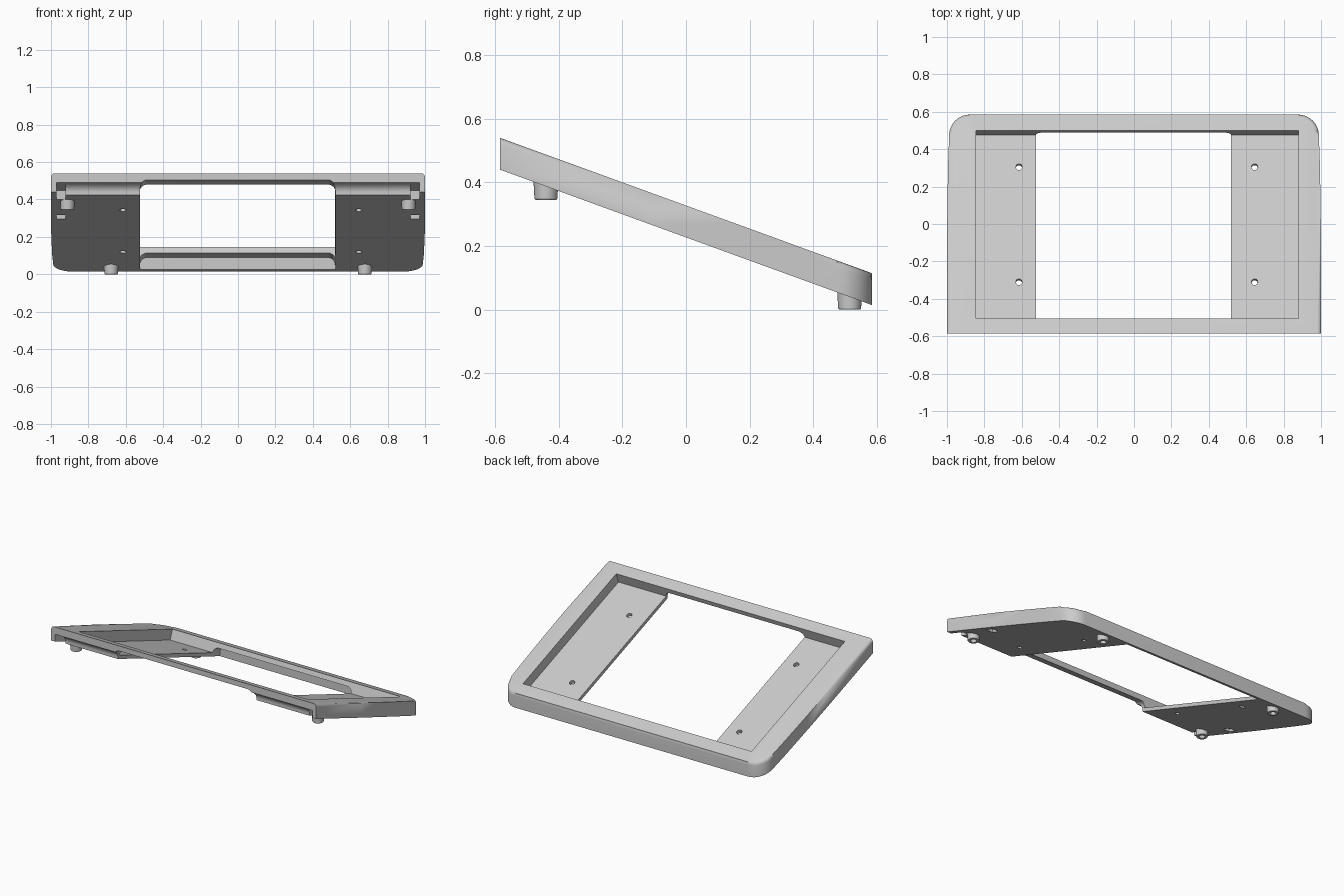
import bpy, bmesh, math

cube = bpy.data.objects.get("Cube")
if cube:
    bpy.data.objects.remove(cube, do_unlink=True)

TILT = math.radians(20)
S, C, SLOPE = math.sin(TILT), math.cos(TILT), math.tan(TILT)
FRONT, BACK = -0.585, 0.585

grey = bpy.data.materials.new("light grey")
grey.use_nodes = True
grey.diffuse_color = (0.6, 0.6, 0.6, 1)
grey.node_tree.nodes["Principled BSDF"].inputs["Base Color"].default_value = (0.6, 0.6, 0.6, 1)


def underside(y):
    return 0.227 - SLOPE * y


def topside(y):
    return underside(y) + 0.1


# Ways of placing a profile point (a, b) at extrusion distance t
def upright(x, y, h):          # plan outline, raised vertically above the underside
    return (x, y, underside(y) + h)


def square_to_slope(x, y, d):  # plan outline, sunk at right angles to the sloped top
    return (x, y - d * S, topside(y) - d * C)


def along_y(x, h, y):          # front profile, run down the slope
    return (x, y, underside(y) + h)


def along_x(y, h, x):          # side profile, run across the width
    return (x, y, underside(y) + h)


def finish(bm, name):
    bmesh.ops.recalc_face_normals(bm, faces=bm.faces[:])
    mesh = bpy.data.meshes.new(name)
    bm.to_mesh(mesh)
    bm.free()
    mesh.materials.append(grey)
    ob = bpy.data.objects.new(name, mesh)
    bpy.context.collection.objects.link(ob)
    return ob


def prism(points, lo, hi, place):
    bm = bmesh.new()
    a = [bm.verts.new(place(p, q, lo)) for p, q in points]
    b = [bm.verts.new(place(p, q, hi)) for p, q in points]
    bm.faces.new(a)
    bm.faces.new(b[::-1])
    n = len(points)
    for i in range(n):
        j = (i + 1) % n
        bm.faces.new((a[i], b[i], b[j], a[j]))
    return bm


def arc(cx, cy, r, start, end, steps=8):
    return [(cx + r * math.cos(math.radians(start + (end - start) * i / steps)),
             cy + r * math.sin(math.radians(start + (end - start) * i / steps)))
            for i in range(steps + 1)]


def rect(x0, x1, y0, y1):
    return [(x0, y0), (x1, y0), (x1, y1), (x0, y1)]


def activate(ob):
    bpy.ops.object.select_all(action='DESELECT')
    ob.select_set(True)
    bpy.context.view_layer.objects.active = ob


def cut(target, points, lo, hi, place):
    cutter = finish(prism(points, lo, hi, place), "cutter")
    cutter.hide_render = True
    activate(target)
    mod = target.modifiers.new("cut", 'BOOLEAN')
    mod.operation, mod.solver, mod.object = 'DIFFERENCE', 'EXACT', cutter
    bpy.ops.object.modifier_apply(modifier=mod.name)
    bpy.data.objects.remove(cutter, do_unlink=True)


def smooth(ob):
    activate(ob)
    bpy.ops.object.shade_smooth_by_angle(angle=math.radians(30))


# Sloped body: bowed sides, rounded back corners, softened upper edge
half = [(1.0, FRONT), (1.0, -0.1), (0.997, 0.15), (0.993, 0.35)] + arc(0.878, 0.475, 0.11, 0, 90)
outline = half + [(-x, y) for x, y in reversed(half)]
bm = prism(outline, 0, 0.1, upright)
rim = [e for e in bm.edges
       if all(abs(v.co.z - topside(v.co.y)) < 1e-4 for v in e.verts)
       and not all(v.co.y < FRONT + 1e-4 for v in e.verts)]
bmesh.ops.bevel(bm, geom=rim, offset=0.02, segments=4, profile=0.5, affect='EDGES')
body = finish(bm, "sloped_frame")

# Shallow pocket in the top
cut(body, rect(-0.845, 0.88, -0.505, 0.5), -0.05, 0.07, square_to_slope)

# Central opening, running under the front rim and up to the back wall
opening = ([(-0.525, -0.1), (0.52, -0.1)] + arc(0.48, 0.025, 0.04, 0, 90)
           + arc(-0.485, 0.025, 0.04, 90, 180))
cut(body, opening, -0.7, 0.555, along_y)

# Rounded recess under the front edge
recess = [(-0.7, -0.1), (-0.545, -0.1)] + arc(-0.58, 0.015, 0.035, 0, 90) + [(-0.7, 0.05)]
cut(body, recess, -0.97, 0.97, along_x)

# Channels and small slots under each side
for x0, x1 in ((-0.97, -0.921), (0.921, 0.97)):
    cut(body, rect(x0, x1, -0.7, -0.475), -0.1, 0.0495, upright)
    cut(body, rect(x0, x1, -0.25, -0.19), -0.1, 0.02, upright)

# Screw holes in the two floor plates
for x in (-0.615, 0.645):
    for y in (-0.31, 0.305):
        cut(body, arc(x, y + 0.07 * S, 0.017, 0, 345, 23), 0.03, 0.15, square_to_slope)
smooth(body)


# Feet: round pads with a dimple underneath
def foot(name, x, y, z0, z1):
    profile = [(0, z0 + 0.02), (0.018, z0 + 0.02), (0.018, z0), (0.033, z0),
               (0.036, z0 + 0.004), (0.039, z1), (0, z1)]
    bm = bmesh.new()
    vs = [bm.verts.new((r, 0, z)) for r, z in profile]
    es = [bm.edges.new(pair) for pair in zip(vs, vs[1:])]
    bmesh.ops.spin(bm, geom=vs + es, cent=(0, 0, 0), axis=(0, 0, 1),
                   angle=math.tau, steps=32)
    bmesh.ops.remove_doubles(bm, verts=bm.verts[:], dist=1e-4)
    ob = finish(bm, name)
    ob.location = (x, y, 0)
    smooth(ob)


for side, sx in (("left", 1), ("right", -1)):
    foot("front_foot_" + side, sx * 0.912, -0.44, 0.345, 0.402)
    foot("back_foot_" + side, sx * 0.678, 0.514, 0.0, 0.055)
